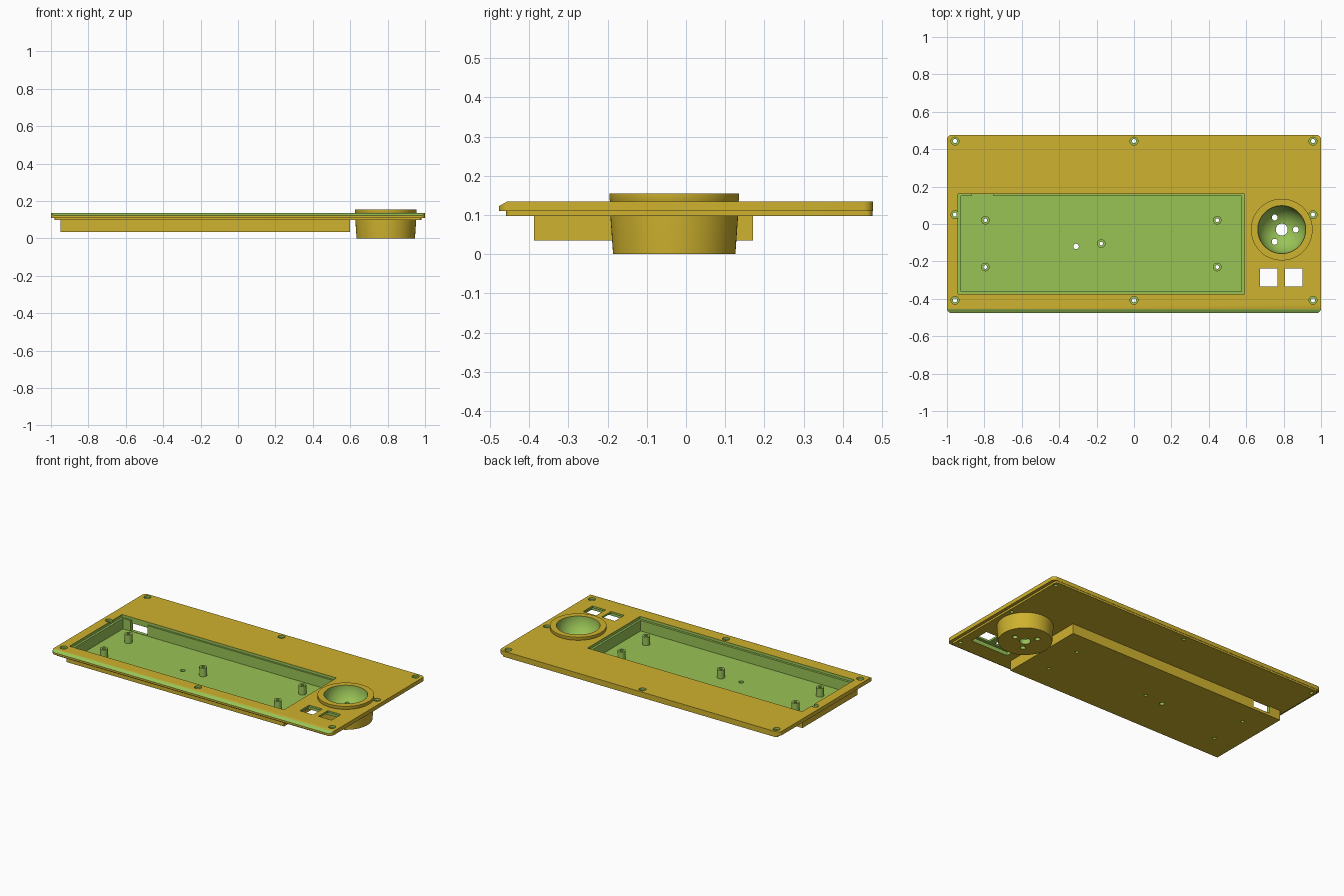
import bpy, bmesh, math

if "Cube" in bpy.data.objects:
    bpy.data.objects.remove(bpy.data.objects["Cube"])

# Colours
def material(name, rgb):
    m = bpy.data.materials.new(name)
    lin = [((c / 255 + 0.055) / 1.055) ** 2.4 for c in rgb]
    m.diffuse_color = (*lin, 1)
    m.use_nodes = True
    m.node_tree.nodes["Principled BSDF"].inputs["Base Color"].default_value = m.diffuse_color
    return m

GOLD = material("gold", (207, 178, 46))
GREEN = material("leaf_green", (153, 195, 86))


def prism(bm, outline, z0, z1):
    """Vertical prism over an xy outline."""
    lo = [bm.verts.new((x, y, z0)) for x, y in outline]
    hi = [bm.verts.new((x, y, z1)) for x, y in outline]
    n = len(lo)
    bm.faces.new(lo[::-1])
    bm.faces.new(hi)
    for i in range(n):
        j = (i + 1) % n
        bm.faces.new((lo[i], lo[j], hi[j], hi[i]))


def rect(x0, x1, y0, y1):
    return [(x0, y0), (x1, y0), (x1, y1), (x0, y1)]


def round_rect(x0, x1, y0, y1, r, steps=6):
    pts = []
    corners = [(x1 - r, y1 - r), (x0 + r, y1 - r), (x0 + r, y0 + r), (x1 - r, y0 + r)]
    for k, (cx, cy) in enumerate(corners):
        for s in range(steps + 1):
            a = math.pi / 2 * (k + s / steps)
            pts.append((cx + r * math.cos(a), cy + r * math.sin(a)))
    return pts


def lathe(bm, profile, cx, cy, seg=24):
    """Solid of revolution from (radius, z) points, bottom to top."""
    rings = []
    for r, z in profile:
        rings.append([bm.verts.new((cx + r * math.cos(2 * math.pi * i / seg),
                                    cy + r * math.sin(2 * math.pi * i / seg), z))
                      for i in range(seg)])
    bm.faces.new(rings[0][::-1])
    bm.faces.new(rings[-1])
    for a, b in zip(rings, rings[1:]):
        for i in range(seg):
            j = (i + 1) % seg
            bm.faces.new((a[i], a[j], b[j], b[i]))


def solid(name, build, green=False):
    bm = bmesh.new()
    build(bm)
    bmesh.ops.recalc_face_normals(bm, faces=bm.faces)
    for f in bm.faces:
        f.material_index = int(green)
    me = bpy.data.meshes.new(name)
    bm.to_mesh(me)
    bm.free()
    me.materials.append(GOLD)
    me.materials.append(GREEN)
    ob = bpy.data.objects.new(name, me)
    bpy.context.collection.objects.link(ob)
    return ob


def cutter(name, build):
    ob = solid(name, build, green=True)
    ob.hide_render = True
    return ob


def combine(ob, tools, operation='DIFFERENCE'):
    for t in tools:
        m = ob.modifiers.new(t.name, 'BOOLEAN')
        m.operation = operation
        m.solver = 'EXACT'
        m.object = t
    bpy.context.view_layer.update()
    dg = bpy.context.evaluated_depsgraph_get()
    me = bpy.data.meshes.new_from_object(ob.evaluated_get(dg))
    ob.modifiers.clear()
    ob.data = me


BX, BY = 0.79, -0.03                                   # bowl centre
POSTS = [(x, y) for x in (-0.795, 0.445) for y in (0.02, -0.23)] + [(-0.175, -0.105)]
SCREWS = [(x, y) for x in (-0.957, 0, 0.957) for y in (0.443, -0.408)]
SCREWS += [(-0.957, 0.05), (0.957, 0.05)]

# Cover plate with a stepped underside
plate = solid("cover_plate", lambda bm: prism(bm, round_rect(-1, 1, -0.477, 0.477, 0.026), 0.11, 0.135))
lip = solid("lip", lambda bm: prism(bm, round_rect(-0.98, 0.98, -0.459, 0.475, 0.015), 0.098, 0.12))
combine(plate, [lip], 'UNION')


def chamfer_shape(bm):
    yz = [(-0.501, 0.109), (-0.432, 0.148), (-0.501, 0.148)]
    a, b = [[bm.verts.new((x, y, z)) for y, z in yz] for x in (-1.1, 1.1)]
    bm.faces.new(a)
    bm.faces.new(b[::-1])
    for i in range(3):
        j = (i + 1) % 3
        bm.faces.new((a[i], a[j], b[j], b[i]))


def screw_shapes(bm):
    for x, y in SCREWS:
        lathe(bm, [(0.011, 0.05), (0.011, 0.122), (0.021, 0.122), (0.021, 0.2)], x, y)


def key_shapes(bm):
    for x in (0.674, 0.807):
        prism(bm, rect(x, x + 0.094, -0.333, -0.238), 0.05, 0.2)


cut_opening = cutter("cut_opening", lambda bm: prism(bm, rect(-0.94, 0.59, -0.374, 0.161), 0.05, 0.2))
cut_chamfer = cutter("cut_chamfer", chamfer_shape)
cut_screws = cutter("cut_screws", screw_shapes)
cut_keys = cutter("cut_keys", key_shapes)
cut_key_recess = cutter("cut_key_recess", lambda bm: prism(bm, rect(0.655, 0.92, -0.352, -0.22), 0.05, 0.123))
cut_bowl_seat = cutter("cut_bowl_seat", lambda bm: lathe(bm, [(0.15, 0.05), (0.15, 0.2)], BX, BY, 64))
combine(plate, [cut_opening, cut_chamfer, cut_screws, cut_keys, cut_key_recess, cut_bowl_seat])

# Tray hung below the plate, its top edge forming a ledge
tray = solid("tray", lambda bm: prism(bm, rect(-0.95, 0.6, -0.388, 0.171), 0.035, 0.118))


def tray_holes(bm):
    for x, y in POSTS:
        lathe(bm, [(0.01, 0.0), (0.01, 0.2)], x, y, 16)
    lathe(bm, [(0.015, 0.0), (0.015, 0.2)], -0.31, -0.12, 16)


cut_cavity = cutter("cut_cavity", lambda bm: prism(bm, rect(-0.926, 0.576, -0.36, 0.15), 0.05, 0.2))
cut_tray_holes = cutter("cut_tray_holes", tray_holes)
cut_port = cutter("cut_port", lambda bm: prism(bm, rect(-0.87, -0.75, 0.12, 0.2), 0.052, 0.1))
cut_port_ledge = cutter("cut_port_ledge", lambda bm: prism(bm, rect(-0.87, -0.75, 0.12, 0.161), 0.09, 0.2))
combine(tray, [cut_cavity, cut_tray_holes, cut_port, cut_port_ledge])
for p in tray.data.polygons:
    if p.normal.z > 0.9:
        p.material_index = 1


# Mounting posts on the tray floor
def post_shapes(bm):
    for x, y in POSTS:
        lathe(bm, [(0.023, 0.045), (0.023, 0.105)], x, y)


posts = solid("mounting_posts", post_shapes, green=True)
combine(posts, [cut_tray_holes])

# Round bowl with a hemispherical hollow and drilled base
bowl = solid("bowl", lambda bm: lathe(
    bm, [(0.156, 0), (0.164, 0.115), (0.164, 0.136), (0.165, 0.138), (0.165, 0.155)], BX, BY, 72))


def hollow_shape(bm):
    arc = [math.radians(a) for a in range(5, 91, 5)]
    prof = [(0.128 * math.sin(a), 0.155 - 0.128 * math.cos(a)) for a in arc]
    lathe(bm, prof + [(0.128, 0.25)], BX, BY, 72)


def bowl_holes(bm):
    lathe(bm, [(0.032, -0.1), (0.032, 0.1)], BX, BY, 32)
    for k in range(3):
        a = 2 * math.pi * k / 3
        lathe(bm, [(0.016, -0.1), (0.016, 0.1)], BX + 0.075 * math.cos(a), BY + 0.075 * math.sin(a), 16)


cut_hollow = cutter("cut_hollow", hollow_shape)
cut_bowl_holes = cutter("cut_bowl_holes", bowl_holes)
combine(bowl, [cut_hollow, cut_bowl_holes])

# Remove helpers and shade
for ob in list(bpy.data.objects):
    if ob.name.startswith("cut_") or ob.name == "lip":
        bpy.data.objects.remove(ob)
for ob in (plate, tray, posts, bowl):
    bpy.ops.object.select_all(action='DESELECT')
    ob.select_set(True)
    bpy.context.view_layer.objects.active = ob
    bpy.ops.object.shade_smooth_by_angle(angle=math.radians(30))
